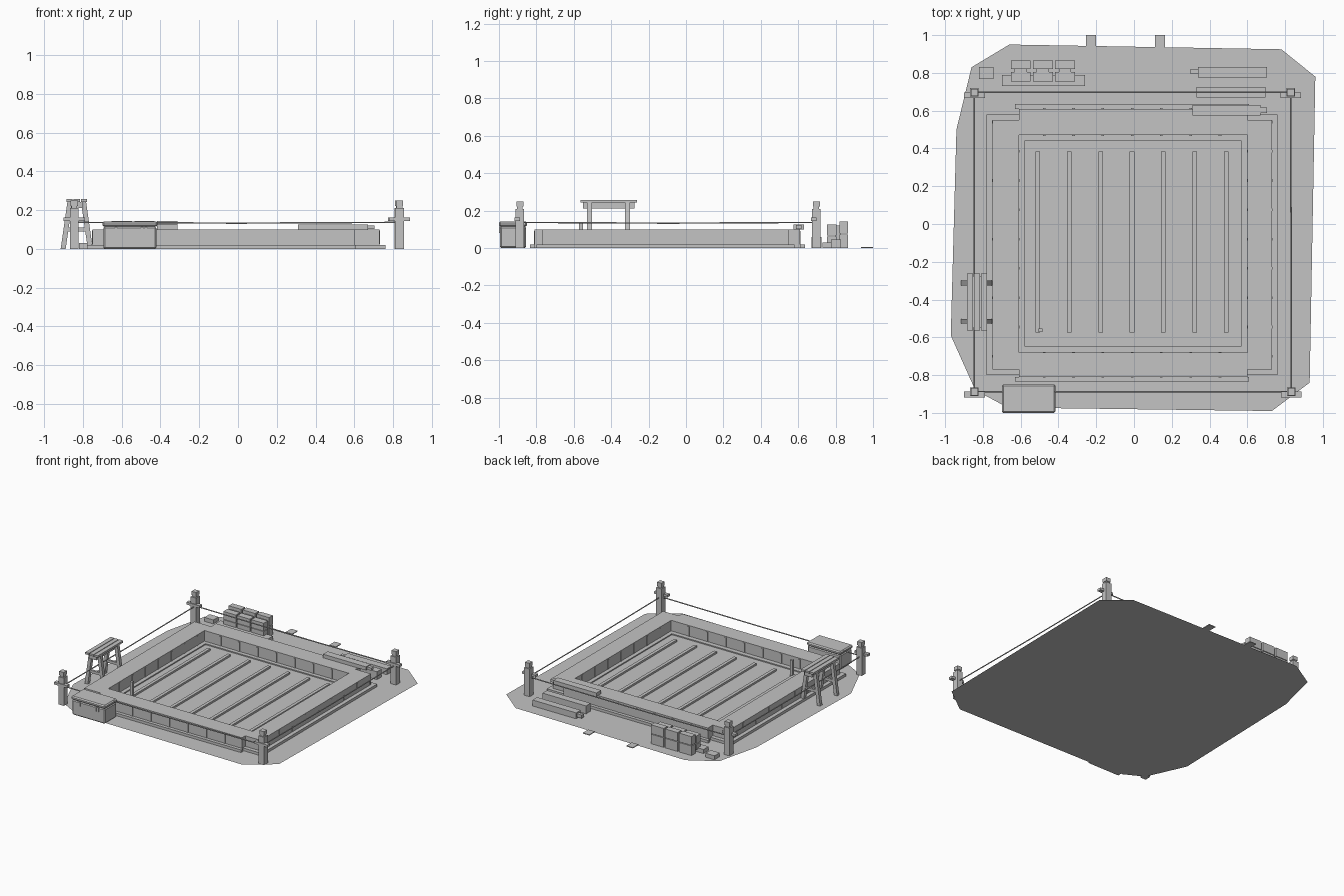
import bpy, bmesh
from mathutils import Vector

old = bpy.data.objects.get("Cube")
if old:
    bpy.data.objects.remove(old, do_unlink=True)

grey = bpy.data.materials.new("plain_grey")
grey.use_nodes = True
grey.diffuse_color = (0.55, 0.55, 0.55, 1)
grey.node_tree.nodes["Principled BSDF"].inputs["Base Color"].default_value = grey.diffuse_color


def finish(name, bm):
    mesh = bpy.data.meshes.new(name)
    bm.to_mesh(mesh)
    bm.free()
    mesh.materials.append(grey)
    obj = bpy.data.objects.new(name, mesh)
    bpy.context.collection.objects.link(obj)
    return obj


def add_box(bm, x0, x1, y0, y1, z0, z1):
    verts = bmesh.ops.create_cube(bm, size=1)["verts"]
    for v in verts:
        v.co = ((x0 + x1) / 2 + v.co.x * (x1 - x0),
                (y0 + y1) / 2 + v.co.y * (y1 - y0),
                (z0 + z1) / 2 + v.co.z * (z1 - z0))


def boxes(name, items):
    bm = bmesh.new()
    for item in items:
        add_box(bm, *item)
    return finish(name, bm)


def add_beam(bm, start, end, width, depth):
    # Sheared box running between two points
    for v in bmesh.ops.create_cube(bm, size=1)["verts"]:
        base = Vector(end if v.co.z > 0 else start)
        v.co = base + Vector((v.co.x * width, v.co.y * depth, 0))


# Ground sheet
outline = [(-.86, .83), (-.66, .95), (.78, .925), (.96, .78), (.93, -.84), (.73, -.99),
           (-.42, -.975), (-.70, -.955), (-.84, -.88), (-.97, -.59), (-.94, .5)]
bm = bmesh.new()
face = bm.faces.new([bm.verts.new((x, y, 0)) for x, y in reversed(outline)])
finish("ground_sheet", bm)
boxes("back_tabs", [(x, x + .055, .935, 1, 0, .006) for x in (-.255, .11)])

# Raised walls around the pit, with notched corners
TOP = .1
boxes("pit_walls", [
    (-.75, -.61, -.77, .55, 0, TOP), (.6, .73, -.77, .55, 0, TOP),
    (-.61, .6, -.81, -.68, 0, TOP), (-.61, .6, .47, .61, 0, TOP)])
boxes("wall_skirts", [
    (-.78, -.75, -.80, .58, 0, .02), (.73, .76, -.80, .58, 0, .02),
    (-.63, .61, -.835, -.81, 0, .02), (-.63, .61, .61, .635, 0, .02),
    (-.75, -.61, -.80, -.77, 0, .02), (.6, .73, -.80, -.77, 0, .02),
    (-.75, -.61, .55, .58, 0, .02), (.6, .73, .55, .58, 0, .02)])

# Battens on the inside and outside of the walls
battens = []
for i in range(8):
    x = -.475 + i * .155
    if x < .6:
        for y in (-.813, -.68, .467, .61):
            battens.append((x - .007, x + .007, y, y + .003, .02, .092))
for i in range(9):
    y = -.7 + i * .155
    low = .06 if i % 2 else .025
    for x in (-.753, .73):
        battens.append((x, x + .003, y - .007, y + .007, low, low + .035))
    if -.68 < y < .47:
        for x in (-.61, .597):
            battens.append((x, x + .003, y - .007, y + .007, .02, .092))
boxes("wall_battens", battens)

# Pit floor, edging and floor strips
boxes("pit_floor", [(-.61, .6, -.68, .47, 0, .012)])
boxes("floor_edging", [
    (-.61, -.58, -.68, .47, .01, .02), (.57, .6, -.68, .47, .01, .02),
    (-.58, .57, -.68, -.645, .01, .02), (-.58, .57, .44, .47, .01, .02)])
boxes("floor_strips", [(x - .012, x + .012, -.575, .385, .01, .026)
                       for x in [-.51 + i * .1665 for i in range(7)]])
boxes("marker_stake", [(-.505, -.485, -.572, -.552, .01, .14)])

# Corner posts with crossboards and caps
corners = [(-.845, -.888), (.833, -.888), (.83, .697), (-.845, .697)]
for i, (x, y) in enumerate(corners):
    boxes(f"corner_post_{i + 1}", [
        (x - .023, x + .023, y - .023, y + .023, 0, .21),
        (x - .015, x + .015, y - .015, y + .015, .205, .225),
        (x - .019, x + .019, y - .019, y + .019, .222, .25),
        (x - .055, x + .055, y - .03, y, .145, .163)])

# Ropes strung between the posts
for i, a in enumerate(corners):
    b = corners[(i + 1) % 4]
    curve = bpy.data.curves.new("rope", "CURVE")
    curve.dimensions = "3D"
    curve.bevel_depth = .004
    curve.bevel_resolution = 1
    line = curve.splines.new("POLY")
    line.points.add(2)
    mid = ((a[0] + b[0]) / 2, (a[1] + b[1]) / 2)
    for p, q, z in zip(line.points, (a, mid, b), (.137, .133, .137)):
        p.co = (*q, z, 1)
    curve.materials.append(grey)
    rope = bpy.data.objects.new(f"rope_{i + 1}", curve)
    bpy.context.collection.objects.link(rope)

# Sawhorse
cx = -.832
boxes("sawhorse_top", [(cx + d - .016, cx + d + .016, -.565, -.262, .243, .258)
                       for d in (-.037, 0, .037)]
      + [(cx - .03, cx + .03, -.55, -.275, .212, .243)])
bm = bmesh.new()
for y in (-.515, -.312):
    for side in (-1, 1):
        add_beam(bm, (cx + side * .07, y, 0), (cx + side * .035, y, .243), .026, .026)
    add_box(bm, cx - .05, cx + .05, y - .008, y + .008, .09, .11)
finish("sawhorse_legs", bm)

# Storage crate with lid and latches
crate = boxes("crate", [(-.695, -.42, -.995, -.855, 0, .115), (-.7, -.415, -1, -.85, .115, .142)])
bevel = crate.modifiers.new("Bevel", "BEVEL")
bevel.width = .008
bevel.segments = 1
boxes("crate_latches", [(x - .005, x + .005, -1, -.993, .08, .115) for x in (-.63, -.495, -.475)])

# Stacked blocks on a low base
blocks = []
for i in range(3):
    x = -.652 + i * .117
    blocks += [(x, x + .105, .82, .865, 0, .072), (x, x + .105, .82, .865, .077, .143),
               (x, x + .105, .755, .805, .02, .062), (x, x + .105, .755, .805, .066, .125)]
    blocks.append((x + .02, x + .085, .80, .825, .02, .12))
boxes("stacked_blocks", blocks)
boxes("block_base", [(-.7, -.26, .73, .79, 0, .03)])
boxes("loose_block", [(-.82, -.745, .768, .83, 0, .03)])

# Timber planks at the back left
boxes("ground_planks", [(.34, .705, .775, .83, .0, .045), (.3, .34, .795, .82, .01, .035),
                        (.33, .695, .67, .725, 0, .06)])
boxes("rim_plank", [(.31, .67, .575, .63, .1, .127), (.67, .705, .588, .617, .102, .122)])
